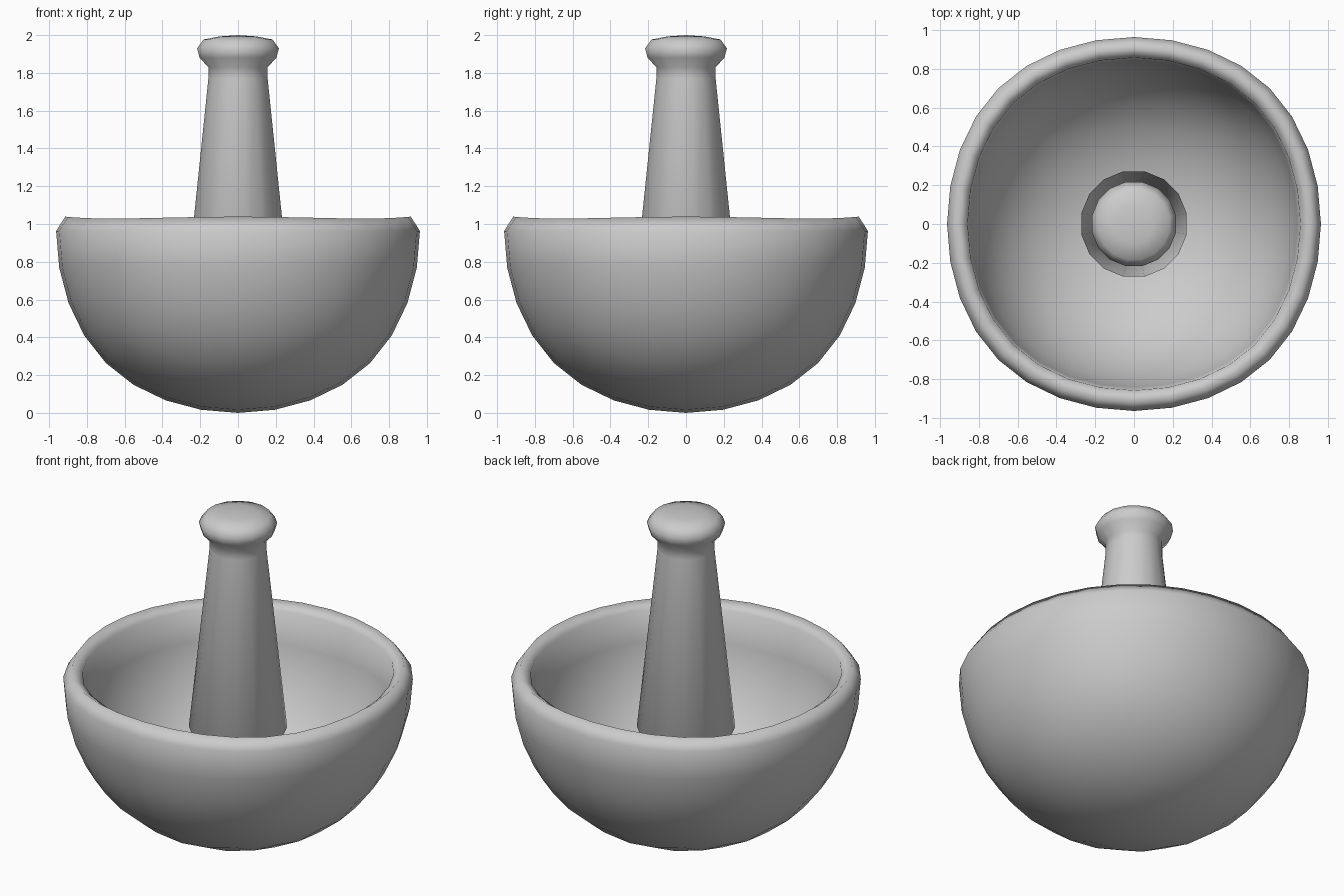
import bpy, bmesh, math

if "Cube" in bpy.data.objects:
    bpy.data.objects.remove(bpy.data.objects["Cube"])

R = 0.963         # bowl radius along the axes
INNER = 0.89      # inner wall as a share of the outer wall


# Bowl: lower half of a smoothed cube, given a rounded rim and an inner wall
bpy.ops.mesh.primitive_cube_add(size=2 * R / 0.8395)
bowl = bpy.context.object
bowl.name = "bowl"
sub = bowl.modifiers.new("round", 'SUBSURF')
sub.levels = 3
bpy.ops.object.modifier_apply(modifier=sub.name)

bm = bmesh.new()
bm.from_mesh(bowl.data)
bmesh.ops.delete(bm, geom=[v for v in bm.verts if v.co.z > 0.01], context='VERTS')

# Inner wall, its lip raised a little
dup = bmesh.ops.duplicate(bm, geom=bm.verts[:] + bm.edges[:] + bm.faces[:])["geom"]
inner_set = {g for g in dup if isinstance(g, bmesh.types.BMVert)}
for v in inner_set:
    v.co *= INNER
    if v.co.z > -0.01:
        v.co.z = 0.03

# Rim ridge, slightly lower on the diagonals
edge = [e for e in bm.edges if e.is_boundary and e.verts[0] not in inner_set]
ext = bmesh.ops.extrude_edge_only(bm, edges=edge)["geom"]
for v in (g for g in ext if isinstance(g, bmesh.types.BMVert)):
    a = math.atan2(v.co.y, v.co.x)
    v.co.x *= 0.95
    v.co.y *= 0.95
    v.co.z = 0.071 + 0.005 * math.cos(4 * a)
ridge = [g for g in ext if isinstance(g, bmesh.types.BMEdge) and g.is_boundary]
ext = bmesh.ops.extrude_edge_only(bm, edges=ridge)["geom"]
for v in (g for g in ext if isinstance(g, bmesh.types.BMVert)):
    v.co.x *= INNER / 0.95
    v.co.y *= INNER / 0.95
    v.co.z = 0.03
bmesh.ops.remove_doubles(bm, verts=bm.verts[:], dist=0.003)
bmesh.ops.recalc_face_normals(bm, faces=bm.faces[:])
bmesh.ops.translate(bm, verts=bm.verts[:], vec=(0, 0, R))
for f in bm.faces:
    f.smooth = True
bm.to_mesh(bowl.data)
bm.free()

# Pestle: turned profile with 16 sides and a rounded grinding end
profile = [(0, 0.45), (0.15, 0.49), (0.277, 0.66), (0.16, 1.77), (0.16, 1.83),
           (0.207, 1.88), (0.221, 1.93), (0.186, 1.977), (0.10, 1.993), (0, 2.0)]
bm = bmesh.new()
phase = math.pi / 16
verts = [bm.verts.new((r * math.cos(phase), r * math.sin(phase), z)) for r, z in profile]
edges = [bm.edges.new(pair) for pair in zip(verts, verts[1:])]
bmesh.ops.spin(bm, geom=verts + edges, cent=(0, 0, 0), axis=(0, 0, 1),
               angle=2 * math.pi, steps=16)
bmesh.ops.remove_doubles(bm, verts=bm.verts[:], dist=0.0005)
bmesh.ops.recalc_face_normals(bm, faces=bm.faces[:])
for f in bm.faces:
    f.smooth = True
mesh = bpy.data.meshes.new("pestle")
bm.to_mesh(mesh)
bm.free()
pestle = bpy.data.objects.new("pestle", mesh)
bpy.context.collection.objects.link(pestle)
